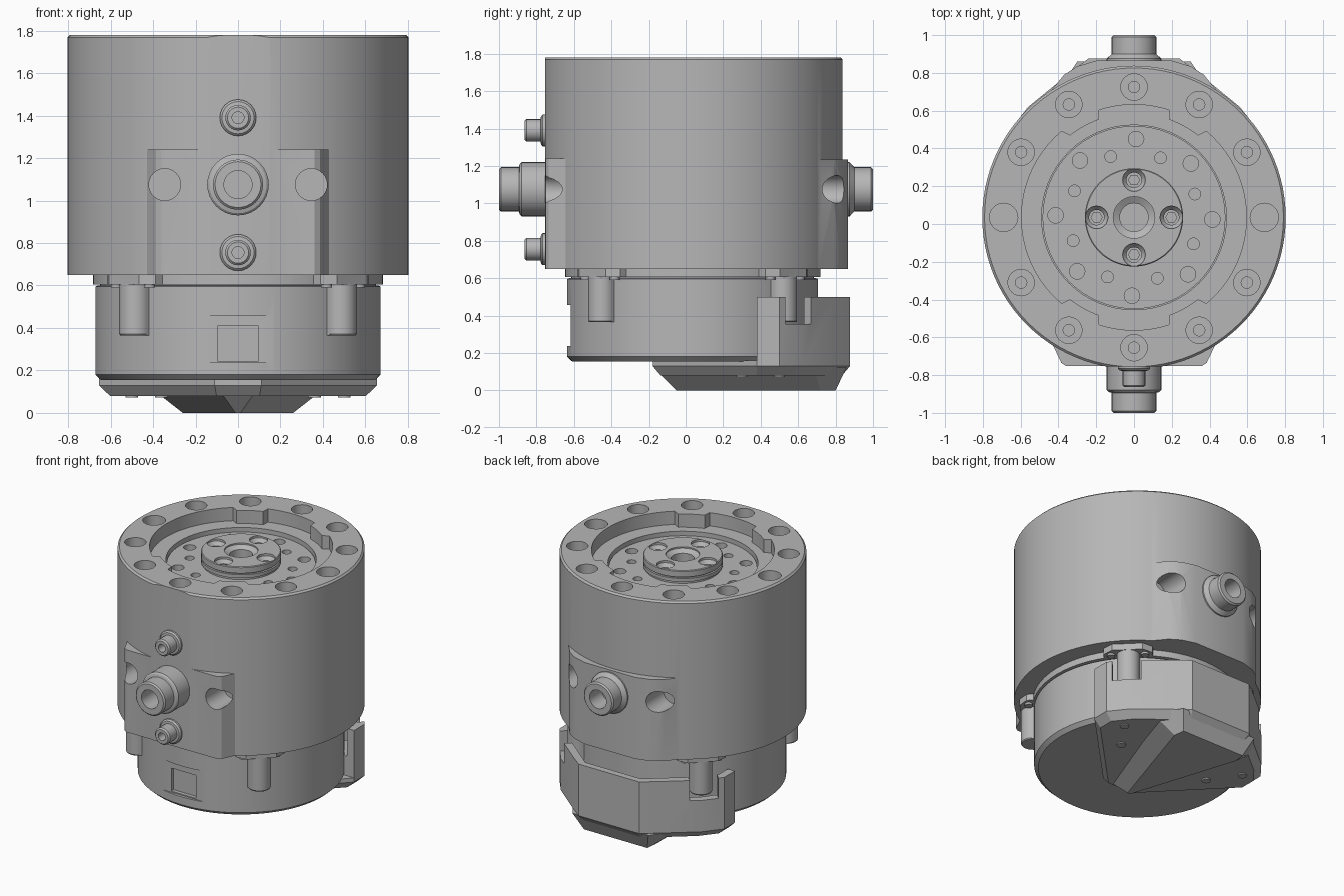
import bpy, bmesh, math
from mathutils import Matrix, Vector

if "Cube" in bpy.data.objects:
    bpy.data.objects.remove(bpy.data.objects["Cube"])

CY = 0.035      # shared axis of the round parts
TOP = 1.78
PORT_Z = 1.075

grey = bpy.data.materials.new("machined grey")
grey.use_nodes = True
grey.diffuse_color = (0.47, 0.47, 0.47, 1)
grey.node_tree.nodes["Principled BSDF"].inputs["Base Color"].default_value = (0.47, 0.47, 0.47, 1)


def loft(name, rings, matrix=None):
    """Closed solid through rings of equal point count."""
    bm = bmesh.new()
    loops = [[bm.verts.new(p) for p in ring] for ring in rings]
    n = len(loops[0])
    for a, b in zip(loops, loops[1:]):
        for i in range(n):
            j = (i + 1) % n
            bm.faces.new((a[i], a[j], b[j], b[i]))
    bm.faces.new(loops[0][::-1])
    bm.faces.new(loops[-1])
    if matrix:
        bm.transform(matrix)
    bmesh.ops.recalc_face_normals(bm, faces=bm.faces)
    mesh = bpy.data.meshes.new(name)
    bm.to_mesh(mesh)
    bm.free()
    mesh.materials.append(grey)
    obj = bpy.data.objects.new(name, mesh)
    bpy.context.collection.objects.link(obj)
    return obj


def lathe(name, profile, x=0, y=CY, segs=64, matrix=None):
    """Solid of revolution from (radius, height) pairs."""
    turns = [2 * math.pi * i / segs for i in range(segs)]
    rings = [[(x + r * math.cos(t), y + r * math.sin(t), z) for t in turns] for r, z in profile]
    return loft(name, rings, matrix)


def prism(name, pts, z0, z1):
    return loft(name, [[(x, y, z) for x, y in pts] for z in (z0, z1)])


def mirrored(half):
    """Complete an outline given for +x, front to back."""
    return half + [(-x, y) for x, y in reversed(half)]


def box(name, x0, x1, y0, y1, z0, z1, matrix=None):
    ring = [(x0, y0), (x1, y0), (x1, y1), (x0, y1)]
    return loft(name, [[(x, y, z) for x, y in ring] for z in (z0, z1)], matrix)


def boolean(obj, others, operation="DIFFERENCE"):
    for other in others:
        mod = obj.modifiers.new("cut", "BOOLEAN")
        mod.operation = operation
        mod.solver = "EXACT"
        mod.object = other
        bpy.context.view_layer.update()
        mesh = bpy.data.meshes.new_from_object(obj.evaluated_get(bpy.context.evaluated_depsgraph_get()))
        obj.modifiers.clear()
        obj.data = mesh
        bpy.data.objects.remove(other)


def polar(r, degrees):
    a = math.radians(degrees)
    return r * math.cos(a), CY + r * math.sin(a)


def along_y(side, y, z, x=0):
    """Turn the lathe axis towards the front (-1) or back (+1)."""
    return Matrix.Translation((x, y, z)) @ Matrix.Rotation(-side * math.pi / 2, 4, "X")


# Main housing with its front and back mounting pads
body = lathe("main_housing", [(0.803, 0.65), (0.803, TOP - 0.012), (0.791, TOP)], segs=96)
front_pad = prism("front_pad", mirrored([(0.36, -0.752), (0.385, -0.735), (0.43, -0.64), (0.43, -0.4)]), 0.65, 1.24)
back_half = [(0.46, 0.4), (0.46, 0.68), (0.37, 0.79), (0.3, 0.835), (0.2, 0.865)]
back_pad = prism("back_pad", mirrored(back_half), 0.65, 1.235)
boolean(body, [front_pad, back_pad], "UNION")
boolean(body, [box("front_flat", -1, 1, -1, -0.754, 0.5, 2)])

# Lobed recess in the top
lobes = []
for d in range(0, 360, 2):
    off = abs((d % 180) - 90)
    r = 0.595
    if 20 <= off <= 38:
        r = 0.55
    elif off < 20:
        r = 0.597
    lobes.append(polar(r, d))
boolean(body, [prism("recess", lobes, 1.685, 2),
               lathe("disc_pocket", [(0.489, 1.6), (0.489, 1.8)])])

# Counterbored holes in the rim, with two plain dowel holes
for k in range(12):
    x, y = polar(0.69, 30 * k)
    if k % 6:
        shape = [(0.03, 1.45), (0.03, 1.58), (0.07, 1.58), (0.07, 2)]
    else:
        shape = [(0.075, 1.58), (0.075, 2)]
    boolean(body, [lathe("rim_hole", shape, x, y, 24)])

# Drilled holes beside the ports
for side, y in ((-1, -0.55), (1, 0.64)):
    for x in (-0.345, 0.345):
        boolean(body, [lathe("pad_hole", [(0.075, 0), (0.075, 0.5)], 0, 0, 24, along_y(side, y, PORT_Z, x))])

# Rotating disc with two rings of holes
disc = lathe("inner_disc", [(0.484, 1.58), (0.484, 1.655)])
for k in range(16):
    r, hole = ((0.415, 0.041), (0.345, 0.031))[k % 2]
    x, y = polar(r, 22.5 * k - 1.5)
    boolean(disc, [lathe("disc_hole", [(hole, 1.6), (hole, 1.8)], x, y, 20)])

# Raised hub with centre bore and four screws
hub = lathe("hub", [(0.25, 1.62), (0.25, 1.67), (0.26, 1.67), (0.26, 1.695), (0.245, 1.695),
                    (0.245, 1.705), (0.26, 1.705), (0.26, 1.745), (0.255, 1.75)])
boolean(hub, [lathe("bore", [(0.075, 1.65), (0.075, 1.72), (0.11, 1.74), (0.11, 1.8)], segs=32)])
for k in range(4):
    x, y = polar(0.198, 90 * k)
    boolean(hub, [lathe("screw_seat", [(0.04, 1.67), (0.04, 1.71), (0.06, 1.735), (0.06, 1.8)], x, y, 24)])
    lathe("hub_screw", [(0.032, 1.66), (0.032, 1.7)], x, y, 6)

# Ports: profiles run outwards from the housing
big_front = [(0.145, -0.05), (0.145, 0.125), (0.135, 0.135), (0.118, 0.14), (0.118, 0.236),
             (0.108, 0.246), (0.066, 0.246), (0.066, 0.05)]
big_back = [(0.145, -0.05), (0.145, 0.01), (0.118, 0.035), (0.118, 0.125),
            (0.108, 0.135), (0.066, 0.135), (0.066, 0.0)]
small = [(0.086, -0.05), (0.086, 0.012), (0.076, 0.022), (0.06, 0.024), (0.06, 0.1),
         (0.05, 0.11), (0.028, 0.11), (0.028, 0.03)]
lathe("front_port", big_front, 0, 0, 32, along_y(-1, -0.754, PORT_Z))
lathe("back_port", big_back, 0, 0, 32, along_y(1, 0.865, PORT_Z))
for name, z in (("upper_small_port", 1.39), ("lower_small_port", 0.755)):
    lathe(name, small, 0, 0, 24, along_y(-1, -0.754, z))

# Collar and lower can with the front window
lathe("collar", [(0.65, 0.59), (0.65, 0.605), (0.683, 0.605), (0.683, 0.66)])
can = lathe("lower_can", [(0.645, 0.155), (0.672, 0.18), (0.672, 0.595), (0.66, 0.6)], segs=96)
boolean(can, [box("window", -0.195, 0.195, -0.9, -0.617, 0.237, 0.457),
              box("window_pocket", -0.097, 0.097, -0.9, -0.59, 0.245, 0.41)])

# Ears with clamping pillars at the four diagonals
for k in range(4):
    turn = Matrix.Translation((0, CY, 0)) @ Matrix.Rotation(math.radians(45 + 90 * k), 4, "Z")
    ear = [(0.5, -0.16), (0.71, -0.16), (0.76, -0.1), (0.76, 0.1), (0.71, 0.16), (0.5, 0.16)]
    loft("ear", [[(x, y, z) for x, y in ear] for z in (0.605, 0.66)], turn)
    lathe("pillar", [(0.07, 0.365), (0.075, 0.372), (0.075, 0.62)], 0.685, 0, 24, turn)
    box("pillar_web", 0.55, 0.685, -0.075, 0.075, 0.365, 0.62, turn)
    for s in (-0.11, 0.11):
        lathe("ear_screw", [(0.026, 0.59), (0.026, 0.62)], 0.7, s, 16, turn)

# Rear cover: hollow wall with slots for the two back pillars
outer = [(0.655, 0.38), (0.655, 0.5), (0.56, 0.62), (0.34, 0.8), (0.24, 0.877)]
inner = [(0.6, 0.3), (0.6, 0.48), (0.52, 0.585), (0.31, 0.755), (0.22, 0.83)]
cover = prism("rear_cover", mirrored(outer), 0.13, 0.5)
slots = [prism("cover_hollow", mirrored(inner), 0.3, 0.7)]
for degrees in (45, 135):
    turn = Matrix.Translation((0, CY, 0)) @ Matrix.Rotation(math.radians(degrees), 4, "Z")
    slots.append(box("pillar_slot", 0.6, 1, -0.095, 0.095, 0.355, 0.7, turn))
boolean(cover, slots)

# Base plate of the cover, chamfered underneath
plate = mirrored([(0.11, -0.18)] + outer)
centre = Vector((0, 0.35))
chamfer = [centre + (Vector(p) - centre) * 0.92 for p in plate]
loft("base_plate", [[(x, y, 0.08) for x, y in chamfer],
                    [(x, y, 0.13) for x, y in plate],
                    [(x, y, 0.16) for x, y in plate]])

# Wedge under the plate, pointing forward
wedge_low = mirrored([(0.012, -0.05), (0.26, 0.72), (0.25, 0.8)])
wedge_high = mirrored([(0.1, -0.175), (0.42, 0.68), (0.3, 0.86)])
loft("bottom_wedge", [[(x, y, 0) for x, y in wedge_low], [(x, y, 0.125) for x, y in wedge_high]])
for x, y in ((0.5, 0.5), (0.36, 0.3)):
    for s in (-1, 1):
        lathe("plate_screw", [(0.03, 0.072), (0.03, 0.1)], s * x, y, 16)

# Smooth round walls, keep machined edges sharp
bpy.ops.object.select_all(action="DESELECT")
for obj in bpy.context.scene.objects:
    if obj.type == "MESH" and grey.name in obj.data.materials:
        obj.select_set(True)
        bpy.context.view_layer.objects.active = obj
bpy.ops.object.shade_smooth_by_angle(angle=math.radians(25))
